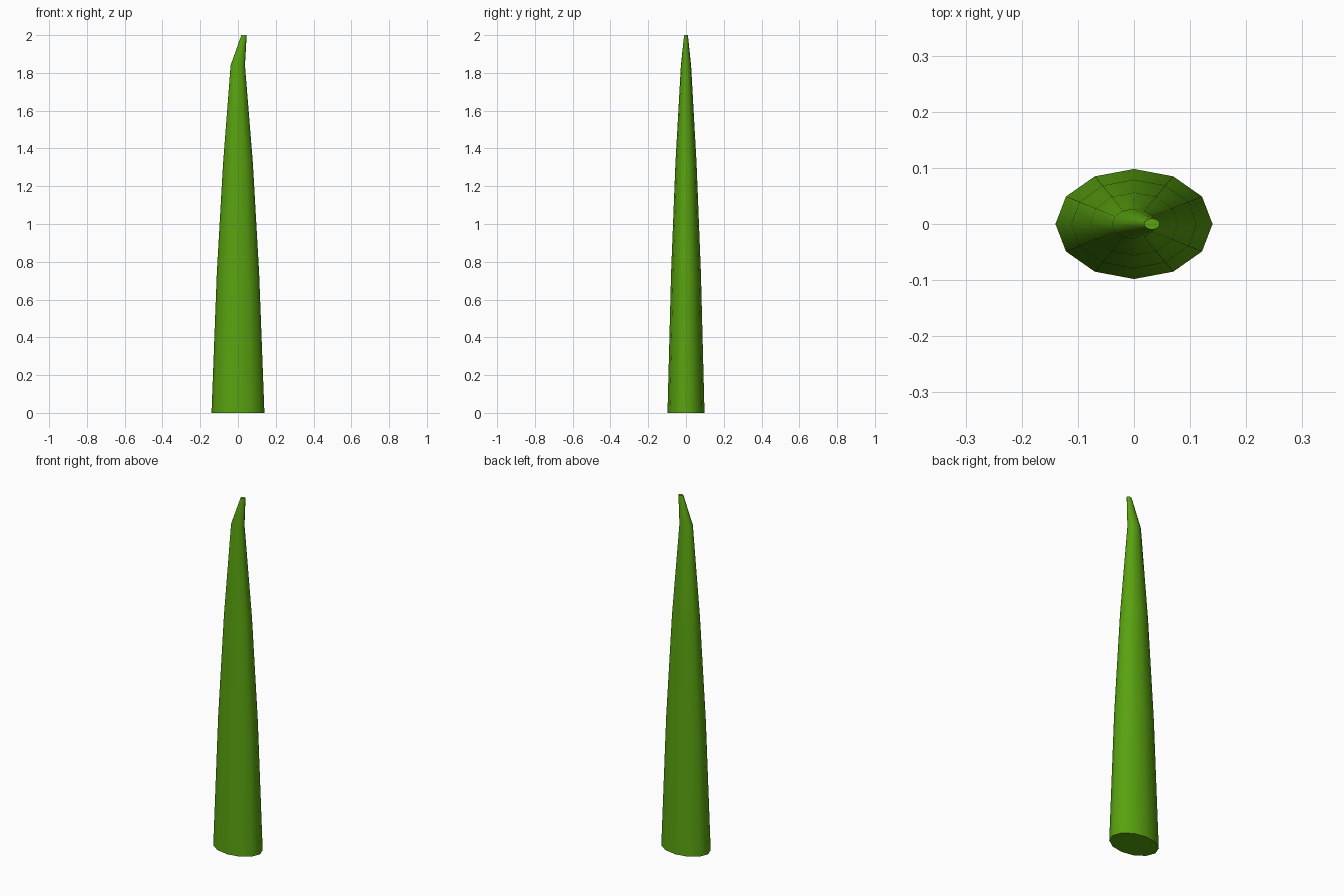
import bpy, bmesh, math

if "Cube" in bpy.data.objects:
    bpy.data.objects.remove(bpy.data.objects["Cube"])

SIDES = 12
# Stations up the blade: height, centre x, radius x, radius y
STATIONS = [
    (0.00, 0.000, 0.140, 0.098),
    (0.74, 0.000, 0.112, 0.079),
    (1.32, 0.000, 0.079, 0.056),
    (1.84, -0.001, 0.038, 0.027),
    (2.00, 0.032, 0.014, 0.010),
]

# Loft the tapered blade through elliptical rings
bm = bmesh.new()
rings = []
for z, cx, rx, ry in STATIONS:
    angles = [2 * math.pi * i / SIDES for i in range(SIDES)]
    rings.append([bm.verts.new((cx + rx * math.cos(a), ry * math.sin(a), z)) for a in angles])
for low, high in zip(rings, rings[1:]):
    for i in range(SIDES):
        j = (i + 1) % SIDES
        bm.faces.new((low[i], low[j], high[j], high[i])).smooth = True

# Flat caps at the foot and the cut tip
bm.faces.new(rings[0][::-1])
bm.faces.new(rings[-1])

mesh = bpy.data.meshes.new("leaf_blade")
bm.to_mesh(mesh)
bm.free()
blade = bpy.data.objects.new("leaf_blade", mesh)
bpy.context.collection.objects.link(blade)

# Leaf green
green = bpy.data.materials.new("leaf_green")
green.diffuse_color = (0.10, 0.36, 0.005, 1)
green.use_nodes = True
green.node_tree.nodes["Principled BSDF"].inputs["Base Color"].default_value = green.diffuse_color
mesh.materials.append(green)

# Smooth sides, crisp cap edges
bpy.context.view_layer.objects.active = blade
blade.select_set(True)
bpy.ops.object.shade_smooth_by_angle(angle=math.radians(50))
